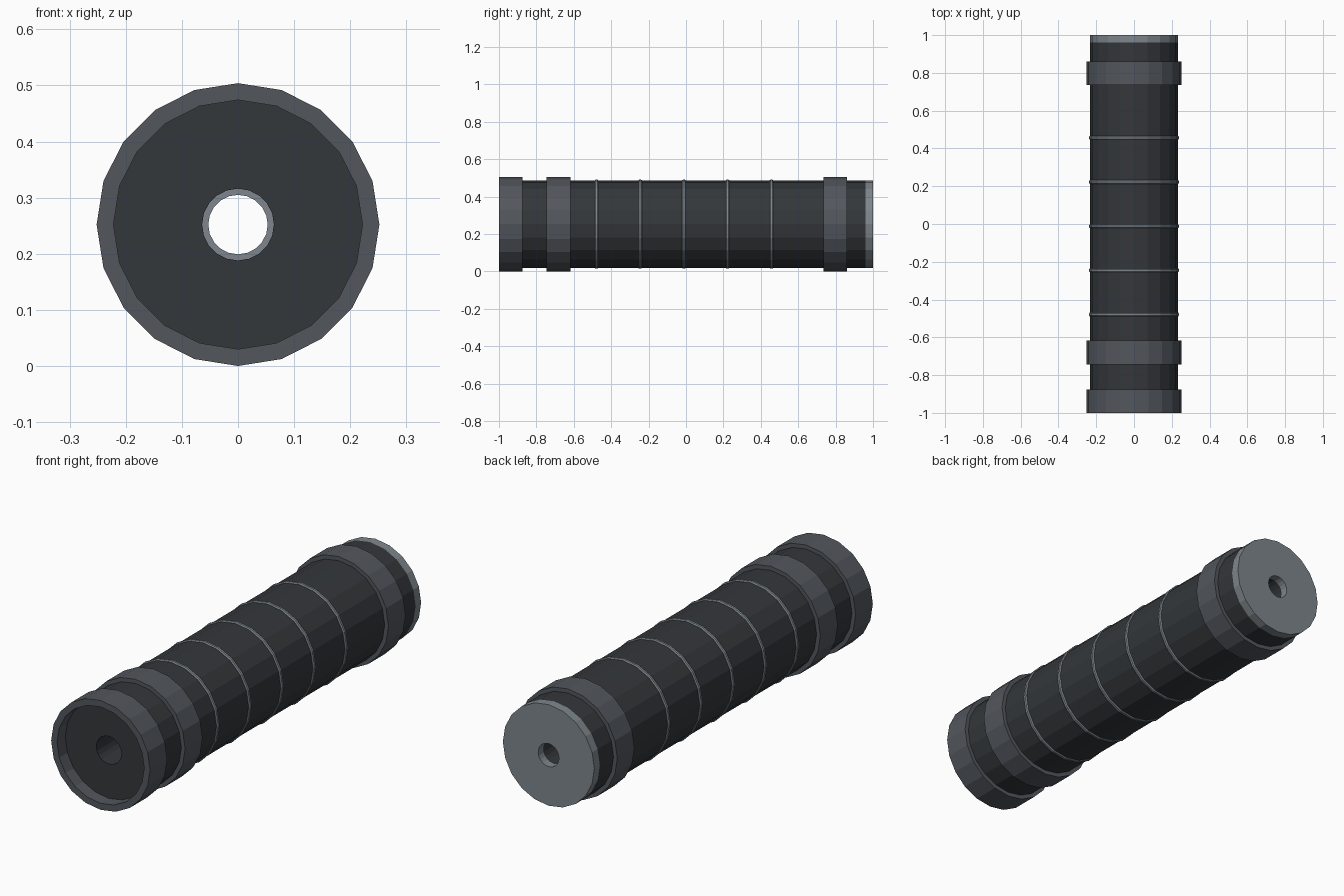
import bpy, bmesh, math

if "Cube" in bpy.data.objects:
    bpy.data.objects.remove(bpy.data.objects["Cube"])

SIDES = 20
AXIS_Z = 0.252


def material(name, rgb):
    m = bpy.data.materials.new(name)
    m.diffuse_color = (*rgb, 1)
    m.use_nodes = True
    m.node_tree.nodes["Principled BSDF"].inputs["Base Color"].default_value = m.diffuse_color
    return m


DARK = material("dark_metal", (0.034, 0.038, 0.043))
COLLAR = material("collar_metal", (0.085, 0.095, 0.11))
LIGHT = material("light_metal", (0.21, 0.24, 0.265))


def lathe(name, profile, mat):
    """Spin a closed (radius, y) profile around the long axis."""
    bm = bmesh.new()
    rings = []
    for i in range(SIDES):
        a = 2 * math.pi * i / SIDES
        rings.append([bm.verts.new((r * math.sin(a), y, AXIS_Z + r * math.cos(a)))
                      for r, y in profile])
    n = len(profile)
    for i in range(SIDES):
        p, q = rings[i], rings[(i + 1) % SIDES]
        for j in range(n):
            k = (j + 1) % n
            bm.faces.new((p[j], p[k], q[k], q[j]))
    bmesh.ops.recalc_face_normals(bm, faces=bm.faces)
    mesh = bpy.data.meshes.new(name)
    bm.to_mesh(mesh)
    bm.free()
    mesh.materials.append(mat)
    ob = bpy.data.objects.new(name, mesh)
    bpy.context.collection.objects.link(ob)
    return ob


def tube(name, y0, y1, r_in, r_out, mat):
    return lathe(name, [(r_in, y0), (r_out, y0), (r_out, y1), (r_in, y1)], mat)


# Main barrel with a through bore, front face recessed inside the front collar
tube("body_tube", -0.94, 0.96, 0.064, 0.233, DARK)

# Rear end cap with a slightly narrower hole
tube("rear_cap", 0.96, 1.0, 0.053, 0.233, LIGHT)

# Wide collars
for name, y0, y1 in (("front_collar", -1.0, -0.875),
                     ("middle_collar", -0.745, -0.618),
                     ("rear_collar", 0.735, 0.86)):
    tube(name, y0, y1, 0.222, 0.252, COLLAR)

# Thin rounded bands around the barrel
for i in range(5):
    y = -0.479 + 0.2338 * i
    lathe(f"thin_band_{i + 1}",
          [(0.224, y - 0.01), (0.234, y - 0.01), (0.238, y - 0.005),
           (0.238, y + 0.005), (0.234, y + 0.01), (0.224, y + 0.01)], LIGHT)
